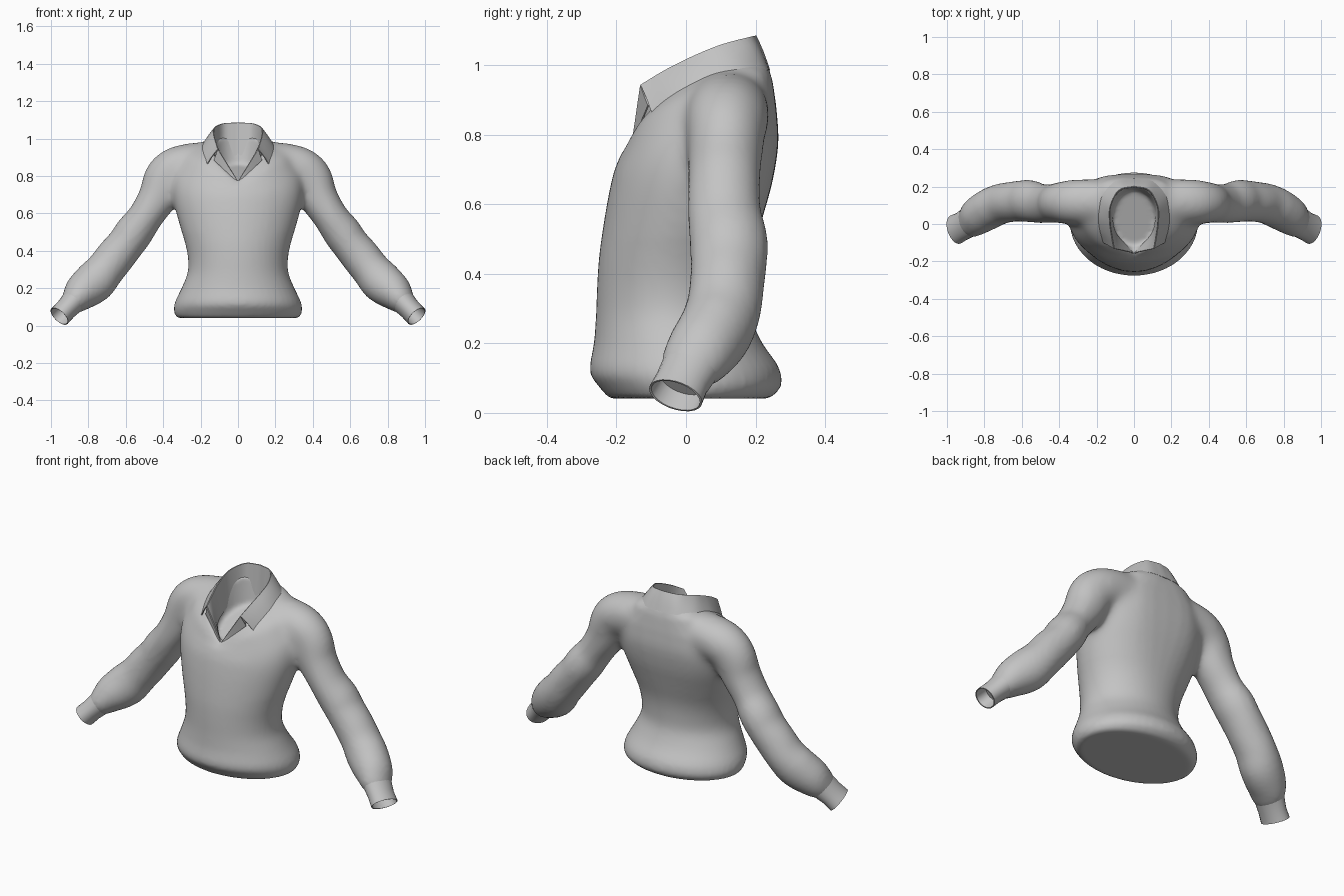
import bpy, bmesh, math
from mathutils import Vector

if "Cube" in bpy.data.objects:
    bpy.data.objects.remove(bpy.data.objects["Cube"])

grey = bpy.data.materials.new("grey cloth")
grey.diffuse_color = (0.55, 0.55, 0.55, 1)
grey.use_nodes = True
grey.node_tree.nodes["Principled BSDF"].inputs["Base Color"].default_value = grey.diffuse_color
N = 48


def make(name, bm):
    bmesh.ops.remove_doubles(bm, verts=bm.verts, dist=0.0005)
    bmesh.ops.recalc_face_normals(bm, faces=bm.faces)
    me = bpy.data.meshes.new(name)
    bm.to_mesh(me)
    bm.free()
    ob = bpy.data.objects.new(name, me)
    bpy.context.collection.objects.link(ob)
    me.materials.append(grey)
    return ob


def apply_all(ob, angle):
    bpy.ops.object.select_all(action='DESELECT')
    ob.select_set(True)
    bpy.context.view_layer.objects.active = ob
    for m in list(ob.modifiers):
        bpy.ops.object.modifier_apply(modifier=m.name)
    bpy.ops.object.shade_smooth_by_angle(angle=math.radians(angle))


def spline(pts, steps):
    """Smooth curve through rows of numbers."""
    p = [Vector(q) for q in pts]
    p = [p[0] * 2 - p[1]] + p + [p[-1] * 2 - p[-2]]
    out = []
    for i in range(1, len(p) - 2):
        a, b, c, d = p[i - 1:i + 3]
        for s in range(steps):
            t = s / steps
            out.append(0.5 * (2 * b + (c - a) * t + (2 * a - 5 * b + 4 * c - d) * t * t
                              + (3 * b - a - 3 * c + d) * t ** 3))
    return out + [p[-2]]


def loft(bm, rings):
    rows = [[bm.verts.new(p) for p in r] for r in rings]
    for a, b in zip(rows, rows[1:]):
        for i in range(len(a)):
            j = (i + 1) % len(a)
            bm.faces.new((a[i], a[j], b[j], b[i]))
    bm.faces.new(rows[0][::-1])
    bm.faces.new(rows[-1])


def torso_ring(w, yf, zf, yb, zb, square=1, k=0, h=0):
    """Tilted ellipse with a squarer back; k lifts the sides, h the front flanks."""
    ring = []
    for i in range(N):
        a = 2 * math.pi * i / N
        s, c = math.sin(a), math.cos(a)
        f = (1 - c) / 2
        sx = abs(s) ** square if c < 0 else abs(s)
        ring.append((w * math.copysign(sx, s), yf + (yb - yf) * f,
                     zf + (zb - zf) * f + abs(s) * (k + h * (1 + c) / 2)))
    return ring


def tube_rings(path, side):
    """Rings across a path of (x, y, z, radius, radius along y)."""
    rings = []
    for i, p in enumerate(path):
        a, b = path[max(i - 1, 0)], path[min(i + 1, len(path) - 1)]
        d = (Vector(b[:3]) - Vector(a[:3])).normalized()
        up = d.cross(Vector((0, 1, 0))).normalized()
        v = up.cross(d)
        ring = []
        for j in range(24):
            t = 2 * math.pi * j / 24
            q = Vector(p[:3]) + up * math.cos(t) * p[3] + v * math.sin(t) * p[4]
            ring.append((q.x * side, q.y, q.z))
        rings.append(ring)
    return rings


# Torso: hem, waist, chest, neck and the sunken neck floor
hem_to_chest = [(.325, -.22, .041, .24, .041, 1), (.342, -.25, .075, .273, .075, 1),
                (.337, -.277, .12, .268, .13, 1), (.302, -.265, .2, .22, .2, 1),
                (.27, -.259, .28, .185, .28, 1), (.267, -.256, .36, .18, .36, .95),
                (.285, -.25, .45, .19, .45, .9), (.318, -.236, .55, .22, .56, .8),
                (.343, -.222, .63, .25, .67, .7), (.352, -.207, .695, .266, .78, .65),
                (.34, -.187, .745, .26, .88, .65)]
rings = [torso_ring(*r) for r in spline(hem_to_chest, 3)]
rings += [torso_ring(.265, -.167, .765, .25, .95, .75, .06, .03),
          torso_ring(.172, -.155, .778, .236, 1.0, .9, .048, .055),
          torso_ring(.135, -.135, .775, .2, .99, 1, .055, .05),
          torso_ring(.115, -.12, .75, .18, .86)]
bm = bmesh.new()
loft(bm, rings)

# Sleeves, from inside the shoulders to the cuffs
sleeve = spline([(.16, .118, .878, .105, .115), (.25, .12, .865, .113, .122),
                 (.335, .118, .836, .120, .120), (.385, .115, .785, .118, .112),
                 (.428, .11, .685, .106, .107), (.495, .11, .582, .094, .105),
                 (.555, .122, .50, .102, .112), (.60, .123, .437, .1, .11),
                 (.655, .118, .37, .104, .107), (.71, .108, .30, .104, .108),
                 (.765, .085, .237, .112, .108), (.83, .047, .182, .1, .103),
                 (.872, .015, .137, .076, .09), (.90, -.002, .107, .056, .07)], 4)
for s in (1, -1):
    loft(bm, tube_rings(sleeve, s))
body = make("sweater_body", bm)
m = body.modifiers.new("merge", 'REMESH')
m.mode = 'VOXEL'
m.voxel_size = 0.013
m = body.modifiers.new("soften", 'SMOOTH')
m.factor = 0.5
m.iterations = 3
apply_all(body, 60)

# Blend the shoulders and armpits more strongly
group = body.vertex_groups.new(name="shoulders")
for v in body.data.vertices:
    x, z = abs(v.co.x), v.co.z
    w = min((x - .16) / .06, (.5 - x) / .08, (z - .5) / .08, 1)
    if w > 0:
        group.add([v.index], w, 'REPLACE')
m = body.modifiers.new("blend", 'SMOOTH')
m.factor = 0.5
m.iterations = 45
m.vertex_group = group.name
apply_all(body, 60)

# Cuffs with open ends
cuff = [(.88, .012, .13, .066, .083), (.92, -.012, .087, .059, .078),
        (.955, -.03, .05, .06, .081)]
inside = [(.915, -.008, .092, .052, .07), (.955, -.03, .05, .055, .075)]
for s, side_name in ((1, "left"), (-1, "right")):
    bm = bmesh.new()
    loft(bm, tube_rings(cuff, s) + tube_rings(inside, s)[::-1])
    apply_all(make(side_name + "_cuff", bm), 40)

# Collar: outer fold, inner wall and front placket, mirrored
top = [(0, .20, 1.085), (.08, .18, 1.08), (.125, .10, 1.058),
       (.13, .02, 1.025), (.12, -.06, .985), (.107, -.13, .943)]
outer = [(0, .240, .985), (.10, .227, .985), (.172, .16, .978),
         (.197, .06, .95), (.197, -.02, .90), (.178, -.09, .84)]
inner = [(0, .19, .90), (.08, .17, .88), (.115, .10, .87),
         (.115, .02, .84), (.09, -.06, .81), (0, -.155, .77)]
placket = [(.128, -.108, .885), (0, -.158, .766)]


def strip(name, a, b, bulge=0.0):
    bm = bmesh.new()
    for s in (1, -1):
        rows = []
        for p, q in zip(a, b):
            row = []
            for k in range(5):
                t = k / 4
                v = p.lerp(q, t)
                v.z += bulge * math.sin(math.pi * t)
                row.append(bm.verts.new((v.x * s, v.y, v.z)))
            rows.append(row)
        for r0, r1 in zip(rows, rows[1:]):
            for k in range(4):
                f = (r0[k], r1[k], r1[k + 1], r0[k + 1])
                bm.faces.new(f if s > 0 else f[::-1])
    ob = make(name, bm)
    m = ob.modifiers.new("cloth", 'SOLIDIFY')
    m.thickness = 0.005
    m.offset = 0
    apply_all(ob, 40)


strip("collar_fold", spline(top, 5), spline(outer, 5), 0.006)
strip("collar_inner_wall", spline(top, 5), spline(inner, 5))
edge = [Vector(top[-1]).lerp(Vector(inner[-1]), i / 6) for i in range(7)]
lower = [Vector(placket[0]).lerp(Vector(placket[1]), i / 6) for i in range(7)]
strip("collar_placket", edge, lower)
